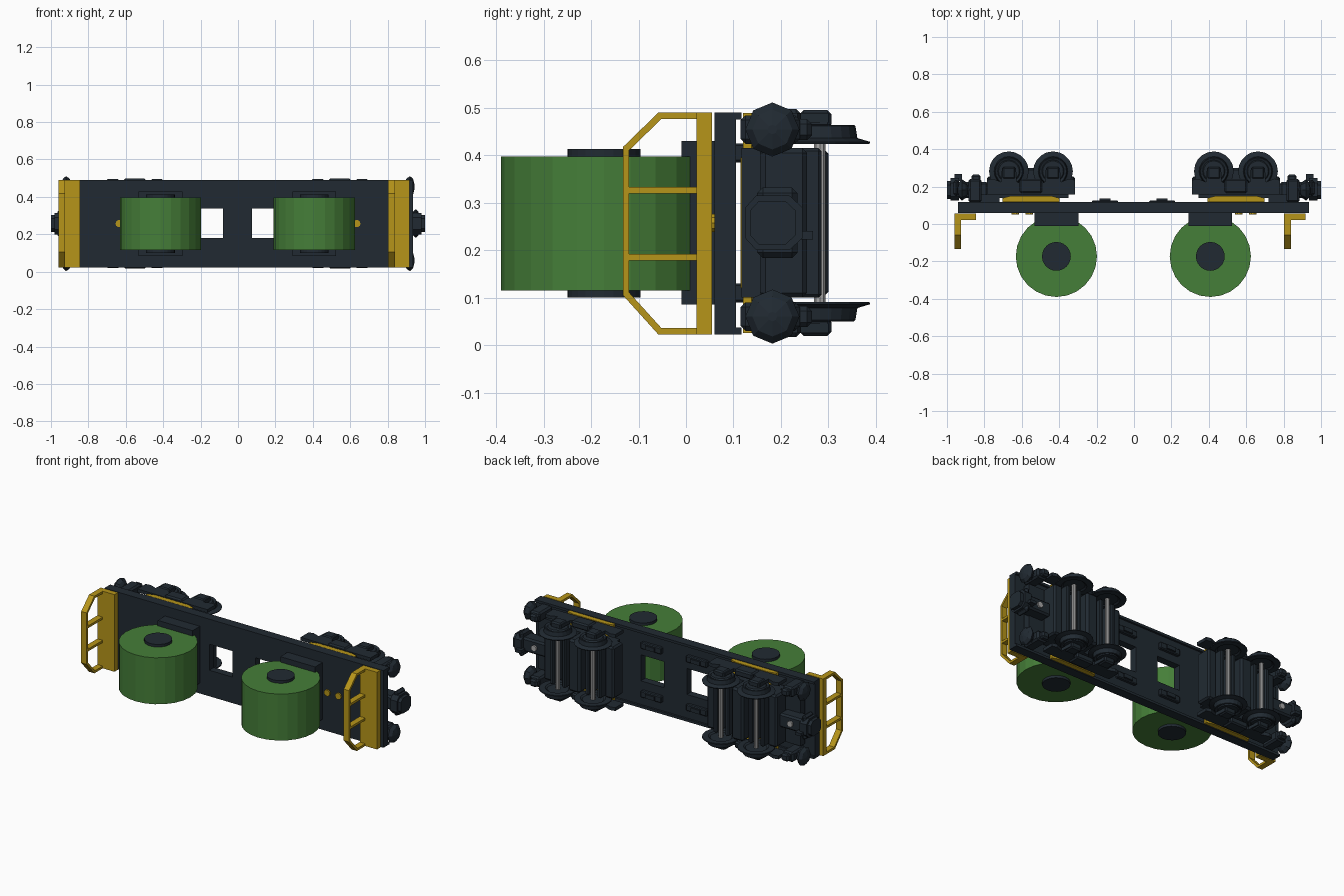
import bpy, bmesh, math
from mathutils import Matrix, Vector

if "Cube" in bpy.data.objects:
    bpy.data.objects.remove(bpy.data.objects["Cube"])

ZC = 0.257  # centre line of the wagon, which lies on its side


def mat(name, c):
    m = bpy.data.materials.new(name)
    m.diffuse_color = (*c, 1)
    m.use_nodes = True
    m.node_tree.nodes["Principled BSDF"].inputs["Base Color"].default_value = m.diffuse_color
    return m


DARK = mat("dark_steel", (0.015, 0.023, 0.032))
GREEN = mat("green_coil", (0.06, 0.21, 0.04))
YELLOW = mat("yellow_paint", (0.47, 0.30, 0.01))
GREY = mat("axle_grey", (0.4, 0.4, 0.4))


def finish(bm, name, m):
    bmesh.ops.recalc_face_normals(bm, faces=bm.faces)
    me = bpy.data.meshes.new(name)
    bm.to_mesh(me)
    bm.free()
    me.materials.append(m)
    ob = bpy.data.objects.new(name, me)
    bpy.context.collection.objects.link(ob)
    return ob


def box(name, x, y, z, m=DARK, bevel=0):
    bm = bmesh.new()
    bmesh.ops.create_cube(bm, size=1)
    for v in bm.verts:
        v.co = [(a + b) / 2 + c * (b - a) for (a, b), c in zip((x, y, z), v.co)]
    if bevel:
        bmesh.ops.bevel(bm, geom=bm.edges[:], offset=bevel, segments=1, affect='EDGES')
    return finish(bm, name, m)


def lathe(name, origin, axis, prof, n, m=DARK):
    """Revolve (radius, distance along axis) points around an axis."""
    bm = bmesh.new()
    q = Vector((0, 0, 1)).rotation_difference(Vector(axis))
    rings = []
    for r, h in prof:
        rings.append([bm.verts.new(Vector(origin) + q @ Vector(
            (r * math.cos(2 * math.pi * i / n), r * math.sin(2 * math.pi * i / n), h)))
            for i in range(n)])
    for a, b in zip(rings, rings[1:]):
        for i in range(n):
            bm.faces.new((a[i], a[(i + 1) % n], b[(i + 1) % n], b[i]))
    bm.faces.new(rings[0])
    bm.faces.new(rings[-1])
    return finish(bm, name, m)


def prism(name, pts, depth, m=DARK):
    """Extrude a closed outline of 3D points by a vector."""
    bm = bmesh.new()
    f = bm.faces.new([bm.verts.new(p) for p in pts])
    r = bmesh.ops.extrude_face_region(bm, geom=[f])
    bmesh.ops.translate(bm, vec=depth, verts=[e for e in r["geom"] if isinstance(e, bmesh.types.BMVert)])
    return finish(bm, name, m)


# deck, made of strips around the two window openings
hz = (0.18, 0.338)
box("deck_lower", (-0.94, 0.935), (0.06, 0.105), (0.022, hz[0]))
box("deck_upper", (-0.94, 0.935), (0.06, 0.105), (hz[1], 0.49))
for i, x in enumerate([(-0.94, -0.235), (-0.08, 0.075), (0.23, 0.935)]):
    box(f"deck_middle_{i}", x, (0.06, 0.105), hz)
for z in (0.022, 0.475):
    box("deck_side_rim", (-0.94, 0.935), (0.06, 0.117), (z, z + 0.015))
for x in (-0.155, 0.15):
    for z in (0.11, 0.405):
        box("underside_pad", (x - 0.07, x + 0.07), (0.1, 0.125), (z - 0.02, z + 0.02), bevel=0.005)
        box("underside_pad_cap", (x - 0.03, x + 0.03), (0.12, 0.135), (z - 0.012, z + 0.012))

# coils on cradles
for x in (-0.415, 0.408):
    lathe("coil", (x, -0.173, 0), (0, 0, 1), [(0.217, 0.115), (0.217, 0.397)], 24, GREEN)
    lathe("coil_core", (x, -0.173, 0), (0, 0, 1), [(0.077, 0.1), (0.077, 0.413)], 24)
    box("coil_cradle", (x - 0.117, x + 0.117), (-0.01, 0.065), (0.085, 0.43))

# yellow end railings; both face the same way
rail = [(0.04, 0.49), (-0.058, 0.49), (-0.133, 0.417), (-0.133, 0.105), (-0.058, 0.022), (0.04, 0.022)]
inner = [(0.04, 0.476), (-0.052, 0.476), (-0.12, 0.41), (-0.12, 0.111), (-0.052, 0.036), (0.04, 0.036)]
for x0 in (-0.96, 0.803):
    box("end_step", (x0, x0 + 0.115), (0.022, 0.055), (0.022, 0.49), YELLOW)
    prism("end_railing", [(x0, y, z) for y, z in rail + inner[::-1]], (0.036, 0, 0), YELLOW)
    for z in (0.185, 0.326):
        box("railing_bar", (x0, x0 + 0.036), (-0.125, 0.03), (z - 0.007, z + 0.007), YELLOW)

# side frame outline (x from bogie centre, y)
half = [(0.235, 0.157), (0.235, 0.235), (0.205, 0.242), (0.16, 0.225), (0.155, 0.3),
        (0.08, 0.3), (0.075, 0.225), (0.03, 0.21)]
outline = half + [(-x, y) for x, y in half[::-1]]
wheel = [(0.03, 0.0), (0.055, 0.0), (0.06, 0.006), (0.072, 0.0), (0.075, 0.003), (0.079, 0.028),
         (0.106, 0.036), (0.104, 0.041), (0.07, 0.041), (0.06, 0.034), (0.02, 0.034)]

for s in (-1, 1):
    xc = 0.548 * s - 0.003
    # bogie mounting and bolster
    for k in (-1, 1):
        z0, z1 = sorted((ZC + k * 0.14, ZC + k * 0.232))
        prism("yellow_bolster_end", [(xc - 0.153, 0.12, z0), (xc + 0.153, 0.12, z0), (xc + 0.153, 0.138, z0),
              (xc + 0.11, 0.15, z0), (xc - 0.11, 0.15, z0), (xc - 0.153, 0.138, z0)], (0, 0, z1 - z0), YELLOW)
    box("yellow_bolster", (xc - 0.153, xc + 0.153), (0.115, 0.145), (0.12, 0.395), YELLOW)
    for px in (0.635, 0.56):
        lathe("deck_peg", (px * s, 0.052, ZC), (0, 1, 0), [(0.02, 0), (0.02, 0.03)], 10, YELLOW)
    box("bogie_plate", (xc - 0.2, xc + 0.2), (0.14, 0.19), (0.1, 0.415))
    box("bogie_transom", (xc - 0.04, xc + 0.04), (0.13, 0.3), (0.1, 0.415), bevel=0.012)
    for d in (-0.205, 0.205):
        box("end_transom", (xc + d - 0.03, xc + d + 0.03), (0.157, 0.255), (0.1, 0.415), bevel=0.01)
    # side frames
    for k in (-1, 1):
        prism("side_frame", [(xc + x, y, ZC + k * 0.212) for x, y in outline], (0, 0, k * 0.02))
        box("frame_spring_box", (xc - 0.06, xc + 0.06), (0.165, 0.24),
            sorted((ZC + k * 0.2, ZC + k * 0.24)), bevel=0.008)
        # wheels with bearings
        for d in (-0.118, 0.118):
            c = (xc + d, 0.282, ZC + k * 0.207)
            lathe("wheel", c, (0, 0, -k), wheel, 20)
            box("bearing_box", (c[0] - 0.035, c[0] + 0.035), (0.24, 0.306),
                sorted((ZC + k * 0.2, ZC + k * 0.238)), bevel=0.008)
    for d in (-0.118, 0.118):
        lathe("axle", (xc + d, 0.282, 0), (0, 0, 1), [(0.013, 0.055), (0.013, 0.46)], 10, GREY)
        for e in (-0.04, 0.04):
            box("brake_beam", (xc + d + e - 0.013, xc + d + e + 0.013), (0.18, 0.285), (0.1, 0.415), bevel=0.006)

    # coupler carrier
    def bx(a, b):
        return sorted((s * a, s * b))
    box("coupler_carrier", bx(0.72, 0.88), (0.117, 0.157), (0.1, 0.415))
    box("coupler_shank", bx(0.78, 0.95), (0.14, 0.225), (0.215, 0.3), bevel=0.01)
    oct_pts = [(0.148, 0.2), (0.218, 0.2), (0.245, 0.225), (0.245, 0.29), (0.218, 0.315),
               (0.148, 0.315), (0.125, 0.29), (0.125, 0.225)]
    prism("coupler_head", [(s * 0.935, y, z) for y, z in oct_pts], (s * 0.045, 0, 0))
    prism("coupler_nose", [(s * 0.975, 0.183 + (y - 0.185) * 0.8, ZC + (z - ZC) * 0.8) for y, z in oct_pts],
          (s * 0.025, 0, 0))
    box("coupler_jaw", bx(0.935, 0.965), (0.15, 0.235), (0.183, 0.332), bevel=0.012)
    box("coupler_lever", bx(0.92, 0.96), (0.23, 0.268), (0.222, 0.24))
    lathe("coupler_pin", (s * 0.86, 0.2, ZC), (0, 1, 0), [(0.018, 0), (0.018, 0.035)], 10, GREY)
    # buffers
    for k in (-1, 1):
        z = ZC + k * 0.197
        lathe("buffer_head", (s * 0.88, 0.182, z), (s, 0, 0),
              [(0.025, 0.01), (0.045, 0.022), (0.057, 0.04), (0.042, 0.056), (0.01, 0.064)], 8)
        lathe("buffer_stem", (s * 0.83, 0.182, z), (s, 0, 0), [(0.025, 0), (0.025, 0.07)], 8)
        box("buffer_mount", bx(0.815, 0.885), (0.115, 0.24), (z - 0.03, z + 0.03), bevel=0.01)
        box("buffer_bracket", bx(0.82, 0.87), (0.2, 0.265), (z - 0.022, z + 0.022), bevel=0.01)
